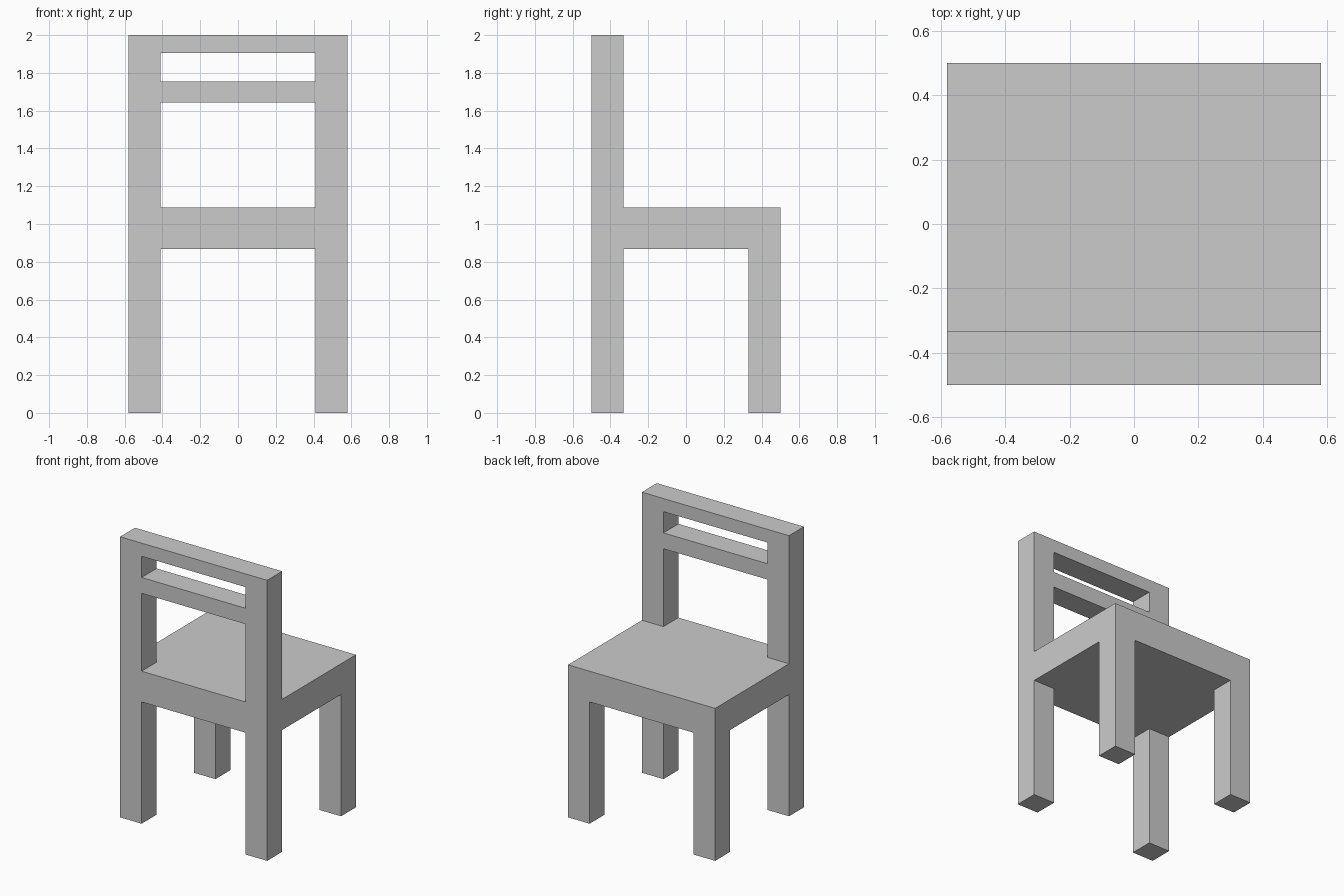
import bpy
import bmesh
from mathutils import Vector

if "Cube" in bpy.data.objects:
    bpy.data.objects.remove(bpy.data.objects["Cube"])

# Overall proportions
HALF_W, HALF_D, POST = 0.58, 0.5, 0.17
IN_X, IN_Y = HALF_W - POST, HALF_D - POST + 0.002
SEAT_BOTTOM, SEAT_TOP, HEIGHT = 0.868, 1.087, 2.0


def box(name, x, y, z, mirror=False):
    """Box spanning the (min, max) range on each axis, optionally mirrored in x."""
    lo, hi = (Vector(c) for c in zip(x, y, z))
    bm = bmesh.new()
    bmesh.ops.create_cube(bm, size=1)
    bmesh.ops.scale(bm, vec=hi - lo, verts=bm.verts)
    bmesh.ops.translate(bm, vec=(lo + hi) / 2, verts=bm.verts)
    mesh = bpy.data.meshes.new(name)
    bm.to_mesh(mesh)
    bm.free()
    obj = bpy.data.objects.new(name, mesh)
    bpy.context.collection.objects.link(obj)
    if mirror:
        obj.modifiers.new("mirror", 'MIRROR').use_axis[0] = True
    return obj


side = (IN_X, HALF_W)
span = (-IN_X, IN_X)
back = (-HALF_D, -IN_Y)
front = (IN_Y, HALF_D)

# Seat slab
box("seat", (-HALF_W, HALF_W), (-HALF_D, HALF_D), (SEAT_BOTTOM, SEAT_TOP))

# Leg pairs under the seat
box("legs_at_backrest", side, back, (0, SEAT_BOTTOM), mirror=True)
box("legs_at_seat_edge", side, front, (0, SEAT_BOTTOM), mirror=True)

# Backrest: two posts, a slat and a top rail
box("backrest_posts", side, back, (SEAT_TOP, HEIGHT), mirror=True)
box("backrest_slat", span, back, (1.642, 1.755))
box("backrest_top_rail", span, back, (1.906, HEIGHT))
